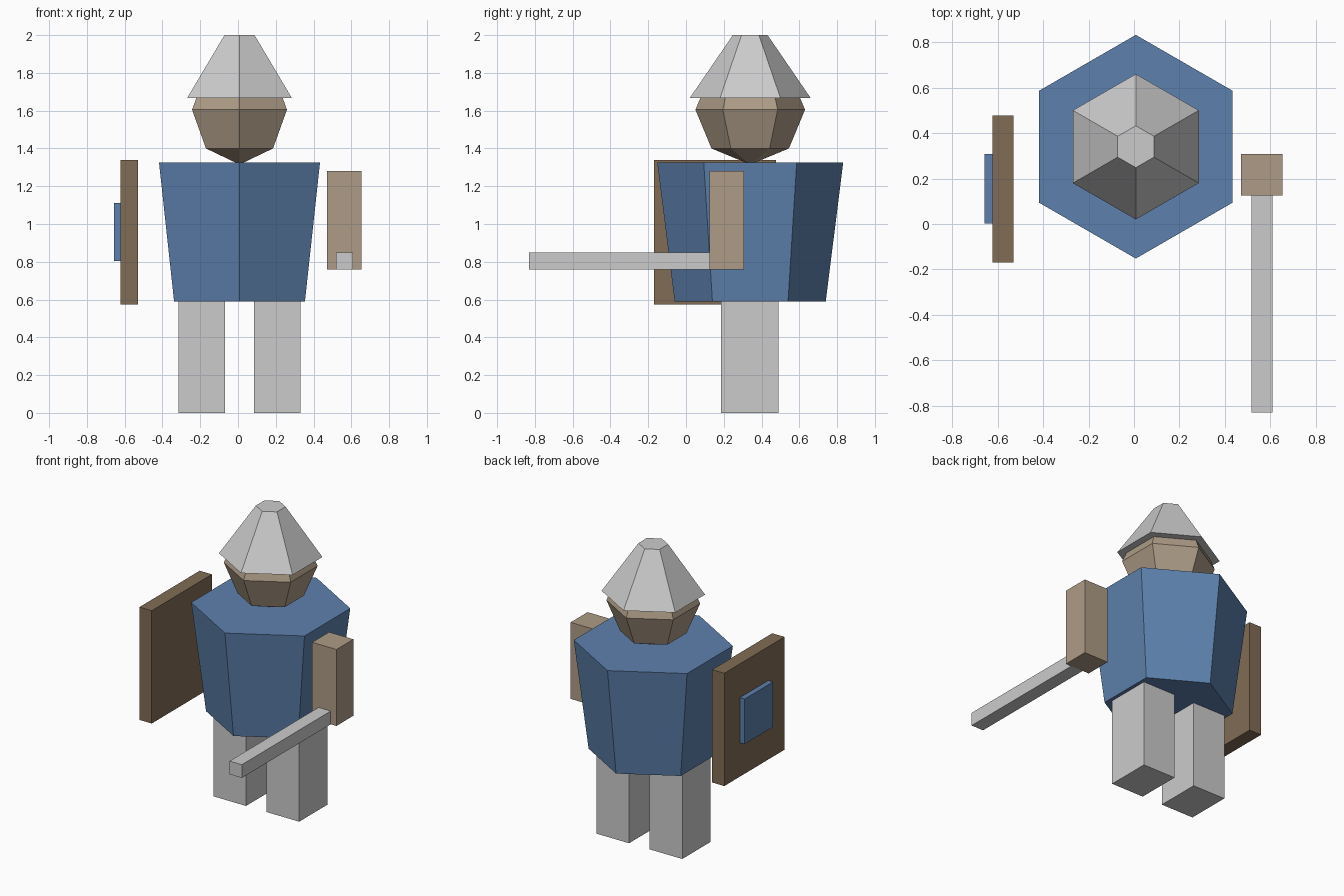
import bpy, bmesh
from mathutils import Matrix, Vector

if "Cube" in bpy.data.objects:
    bpy.data.objects.remove(bpy.data.objects["Cube"])

CX, CY = 0.008, 0.34  # axis of the body


def material(name, rgb):
    m = bpy.data.materials.new(name)
    m.diffuse_color = (*rgb, 1)
    m.use_nodes = True
    m.node_tree.nodes["Principled BSDF"].inputs["Base Color"].default_value = m.diffuse_color
    return m


BLUE = material("blue_cloth", (0.11, 0.22, 0.42))
SKIN = material("skin", (0.42, 0.33, 0.24))
WOOD = material("wood", (0.22, 0.15, 0.09))


def finish(name, bm, mat=None):
    mesh = bpy.data.meshes.new(name)
    bm.to_mesh(mesh)
    bm.free()
    obj = bpy.data.objects.new(name, mesh)
    bpy.context.collection.objects.link(obj)
    if mat:
        mesh.materials.append(mat)
    return obj


def box(name, lo, hi, mat=None):
    lo, hi = Vector(lo), Vector(hi)
    bm = bmesh.new()
    bmesh.ops.create_cube(bm, size=1, matrix=Matrix.Translation((lo + hi) / 2)
                          @ Matrix.Diagonal((*(hi - lo), 1)))
    return finish(name, bm, mat)


def hex_cone(name, r_low, r_high, z_low, z_high, mat=None):
    bm = bmesh.new()
    bmesh.ops.create_cone(bm, cap_ends=True, segments=6, radius1=r_low, radius2=r_high,
                          depth=z_high - z_low,
                          matrix=Matrix.Translation((CX, CY, (z_low + z_high) / 2)))
    return finish(name, bm, mat)


# Legs
for name, side in (("left_leg", -1), ("right_leg", 1)):
    x = CX + side * 0.2
    box(name, (x - 0.123, 0.185, 0), (x + 0.123, 0.49, 0.59))

# Torso, and helmet over the head
hex_cone("torso", 0.40, 0.492, 0.59, 1.325, BLUE)
hex_cone("helmet", 0.32, 0.092, 1.667, 2.0)

# Head: six-sided low-poly ball
bm = bmesh.new()
bmesh.ops.create_uvsphere(bm, u_segments=6, v_segments=4, radius=0.29,
                          matrix=Matrix.Translation((CX, CY, 1.605)))
finish("head", bm, SKIN)

# Arm holding a sword
box("arm", (0.47, 0.125, 0.76), (0.653, 0.307, 1.28), SKIN)
box("sword", (0.518, -0.83, 0.76), (0.61, 0.125, 0.85))

# Shield with emblem plate
box("shield", (-0.622, -0.17, 0.573), (-0.53, 0.477, 1.34), WOOD)
box("shield_plate", (-0.657, 0.003, 0.803), (-0.622, 0.308, 1.11), BLUE)
